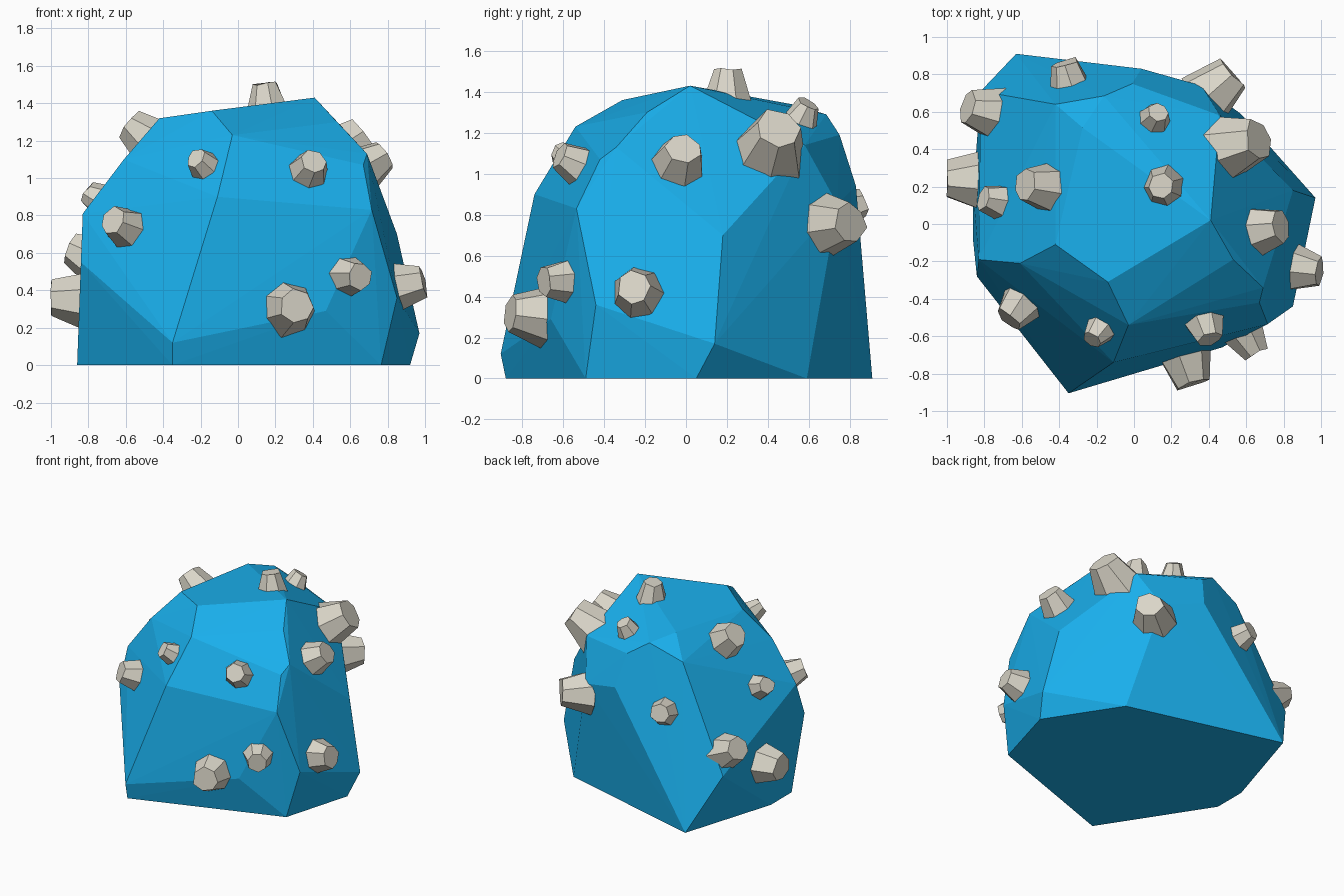
import bpy, bmesh, random
from math import pi
from mathutils import Vector, Matrix
from mathutils.bvhtree import BVHTree

if "Cube" in bpy.data.objects:
    bpy.data.objects.remove(bpy.data.objects["Cube"])

random.seed(4)

def material(name, rgb):
    m = bpy.data.materials.new(name)
    m.diffuse_color = (*rgb, 1)
    m.use_nodes = True
    m.node_tree.nodes["Principled BSDF"].inputs["Base Color"].default_value = m.diffuse_color
    return m

def add_object(name, bm, mat):
    me = bpy.data.meshes.new(name)
    bm.to_mesh(me)
    ob = bpy.data.objects.new(name, me)
    bpy.context.collection.objects.link(ob)
    me.materials.append(mat)
    return ob

blue = material("rock_blue", (0.01, 0.43, 0.84))
shell = material("shell_cream", (0.70, 0.67, 0.58))

# Rock: hull of its corner points
corners = [
    # base
    (-.35, -.88, 0), (.765, -.49, 0), (.92, .05, 0), (.57, .59, 0),
    (-.63, .91, 0), (-.86, .17, 0), (-.86, -.09, 0),
    # front
    (-.35, -.905, .12), (-.11, -.74, .90), (-.03, -.54, 1.23), (.47, -.66, .29),
    (.715, -.535, .83), (.67, -.42, 1.07),
    # right side
    (.85, -.44, .36), (.97, .14, .17), (.85, .18, .70), (.69, -.34, 1.13), (.53, -.19, 1.30),
    # top
    (.41, .02, 1.43), (-.14, -.31, 1.36), (-.42, -.11, 1.32), (-.275, .515, 1.34),
    # left side
    (-.61, -.21, 1.10), (-.83, -.19, .81), (-.84, -.28, .55), (-.82, .71, .42),
    # back
    (-.42, .64, 1.19), (-.16, .685, 1.29), (-.01, .75, 1.19), (.04, .83, .94),
    (.46, .58, 1.14), (.36, .74, .85),
]
rock = bmesh.new()
for c in corners:
    rock.verts.new(c)
res = bmesh.ops.convex_hull(rock, input=rock.verts)
loose = [v for v in rock.verts if not v.link_faces]
bmesh.ops.delete(rock, geom=loose, context='VERTS')
bmesh.ops.recalc_face_normals(rock, faces=rock.faces)
tree = BVHTree.FromBMesh(rock)
add_object("rock", rock, blue)

# Barnacles: tapered seven-sided shells snapped to the rock (position, radius)
barnacles = [
    ((.285, -.74, .305), .15), ((.61, -.62, .48), .115), ((.91, -.24, .43), .135),
    ((-.62, -.45, .74), .125), ((-.195, -.58, 1.08), .09), ((.385, -.55, 1.05), .11),
    ((-.92, .23, .35), .16), ((-.88, .62, .62), .14), ((-.77, .13, .90), .10),
    ((-.51, .20, 1.23), .14), ((.15, .20, 1.45), .11), ((.11, .565, 1.27), .09),
    ((.55, .42, 1.14), .18), ((.70, -.03, 1.07), .14), ((.43, .71, .75), .16),
    ((-.36, .81, .84), .11),
]
for i, (pos, r) in enumerate(barnacles):
    spot, normal, _, _ = tree.find_nearest(Vector(pos))
    bm = bmesh.new()
    height = r * 1.4
    bmesh.ops.create_cone(bm, cap_ends=True, segments=7, radius1=r * 1.06,
                          radius2=r * .64, depth=height)
    for v in bm.verts:
        v.co += Vector([random.uniform(-.06, .06) * r for _ in range(3)])
    turn = normal.to_track_quat('Z', 'Y').to_matrix().to_4x4()
    place = Matrix.Translation(spot + normal * r * .3)
    bm.transform(place @ turn @ Matrix.Rotation(random.uniform(0, 2 * pi), 4, 'Z'))
    add_object(f"barnacle_{i + 1}", bm, shell)
